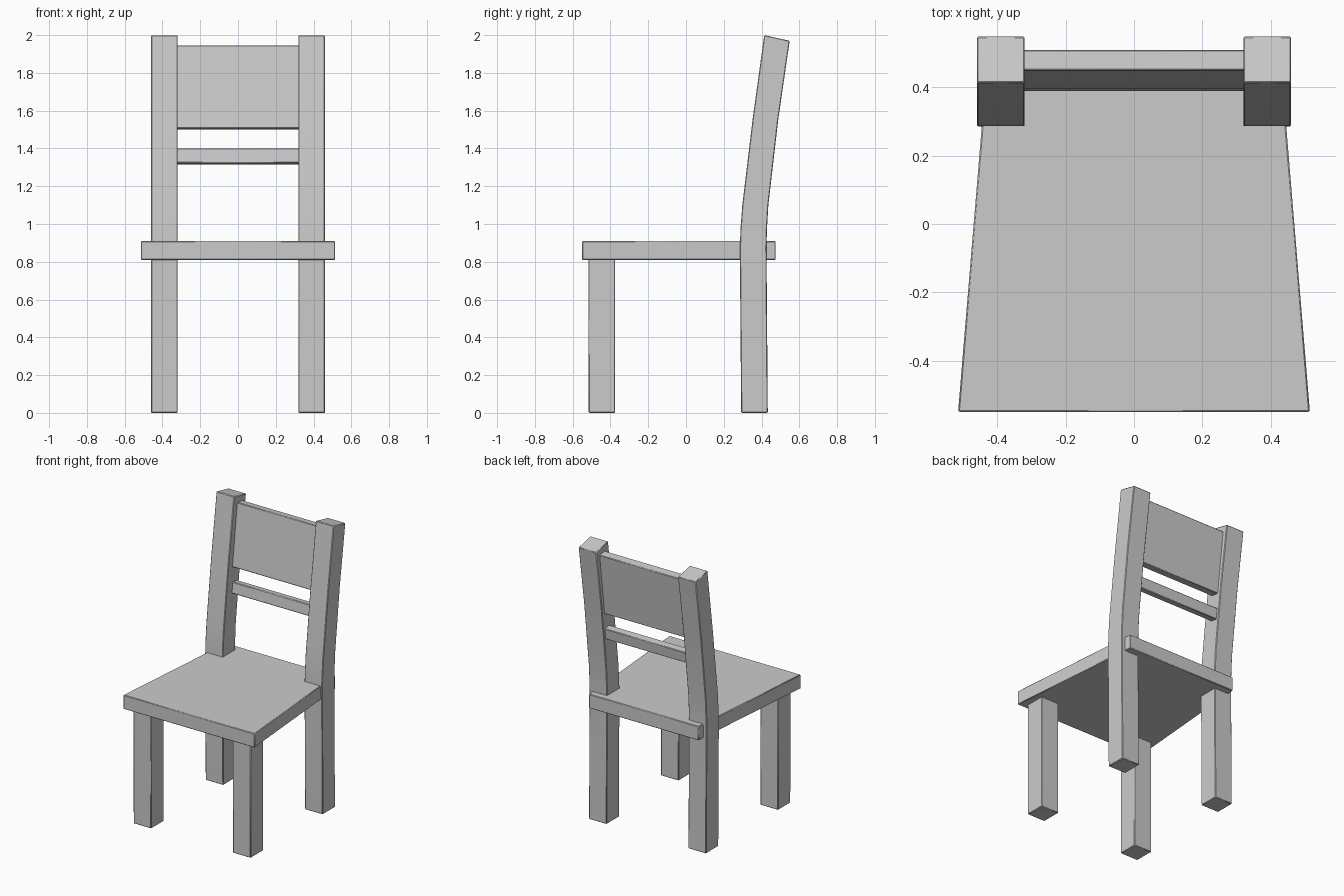
import bpy

if "Cube" in bpy.data.objects:
    bpy.data.objects.remove(bpy.data.objects["Cube"])


def extrude_profile(name, pts, axis, lo, hi):
    """Extrude a 2D outline along 'x' (points are y, z) or 'z' (points are x, y)."""
    n = len(pts)
    if axis == 'x':
        verts = [(v, a, b) for v in (lo, hi) for a, b in pts]
    else:
        verts = [(a, b, v) for v in (lo, hi) for a, b in pts]
    faces = [tuple(reversed(range(n))), tuple(range(n, 2 * n))]
    faces += [(i, (i + 1) % n, n + (i + 1) % n, n + i) for i in range(n)]
    mesh = bpy.data.meshes.new(name)
    mesh.from_pydata(verts, [], faces)
    mesh.update()
    ob = bpy.data.objects.new(name, mesh)
    bpy.context.collection.objects.link(ob)
    bev = ob.modifiers.new("soft_edges", 'BEVEL')
    bev.width = 0.004
    bev.segments = 1
    bev.limit_method = 'ANGLE'
    bpy.ops.object.select_all(action='DESELECT')
    ob.select_set(True)
    bpy.context.view_layer.objects.active = ob
    bpy.ops.object.shade_smooth_by_angle()
    return ob


# Tapered seat board
extrude_profile("seat", [(-0.515, -0.55), (0.515, -0.55), (0.43, 0.475), (-0.43, 0.475)],
                'z', 0.81, 0.91)

# Back post outline: front edge upward, then rear edge downward
front_edge = [(0.292, 0), (0.285, 0.88), (0.289, 0.98), (0.298, 1.1), (0.352, 1.55), (0.414, 2.0)]
rear_edge = [(0.549, 1.97), (0.488, 1.55), (0.436, 1.1), (0.429, 0.98), (0.426, 0.88), (0.433, 0)]
post = list(reversed(front_edge + rear_edge))

# Front legs and full-height back posts on both sides
for side, lo in (("left", -0.46), ("right", 0.32)):
    extrude_profile("front_leg_" + side,
                    [(-0.515, 0), (-0.375, 0), (-0.375, 0.82), (-0.517, 0.82)],
                    'x', lo, lo + 0.14)
    extrude_profile("back_post_" + side, post, 'x', lo, lo + 0.14)

# Leaning backrest panel and lower rail between the posts
extrude_profile("backrest_panel",
                [(0.395, 1.508), (0.455, 1.50), (0.51, 1.937), (0.45, 1.945)],
                'x', -0.325, 0.325)
extrude_profile("backrest_rail",
                [(0.389, 1.323), (0.442, 1.315), (0.452, 1.393), (0.399, 1.40)],
                'x', -0.325, 0.325)
